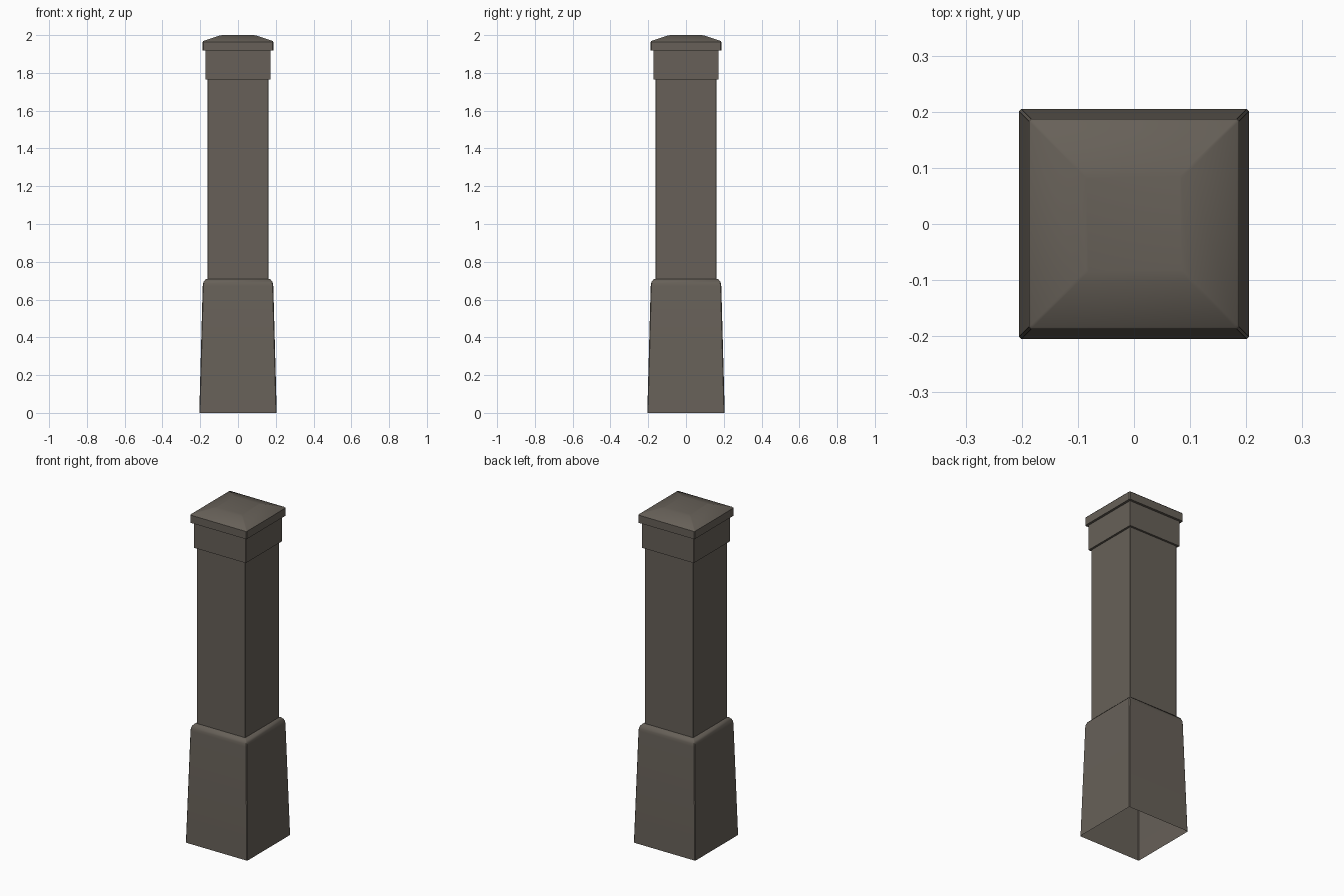
import bpy, bmesh, math

if "Cube" in bpy.data.objects:
    bpy.data.objects.remove(bpy.data.objects["Cube"])

stone = bpy.data.materials.new("grey_brown_stone")
stone.diffuse_color = (0.135, 0.118, 0.098, 1)
stone.use_nodes = True
stone.node_tree.nodes["Principled BSDF"].inputs["Base Color"].default_value = stone.diffuse_color


def ring(bm, h, z, c):
    """Square ring of half-width h with small corner chamfer c."""
    k = h - c
    pts = [(k, -h), (h, -k), (h, k), (k, h), (-k, h), (-h, k), (-h, -k), (-k, -h)]
    return [bm.verts.new((x, y, z)) for x, y in pts]


def square_shell(name, profile, close_top=False, chamfer=0.004, angle=35):
    """Loft square rings along a (half-width, z) profile; bottom stays open."""
    bm = bmesh.new()
    rings = [ring(bm, h, z, chamfer) for h, z in profile]
    for a, b in zip(rings, rings[1:]):
        for i in range(8):
            j = (i + 1) % 8
            bm.faces.new((a[i], a[j], b[j], b[i]))
    if close_top:
        bm.faces.new(rings[-1])
    mesh = bpy.data.meshes.new(name)
    bm.to_mesh(mesh)
    bm.free()
    mesh.materials.append(stone)
    ob = bpy.data.objects.new(name, mesh)
    bpy.context.collection.objects.link(ob)
    bpy.ops.object.select_all(action='DESELECT')
    ob.select_set(True)
    bpy.context.view_layer.objects.active = ob
    bpy.ops.object.shade_smooth_by_angle(angle=math.radians(angle))
    return ob


# Tapered hollow base with a rounded shoulder
shoulder = [(0.162 + 0.025 * math.cos(t), 0.67 + 0.04 * math.sin(t))
            for t in (math.radians(a) for a in (0, 22.5, 45, 67.5, 90))]
square_shell("base", [(0.205, 0)] + shoulder + [(0.161, 0.71)])

# Plain shaft
square_shell("shaft", [(0.161, 0.71), (0.161, 1.766)], chamfer=0.001)

# Collar band, with its underside ledge
square_shell("collar", [(0.161, 1.766), (0.173, 1.766), (0.173, 1.918)], chamfer=0.001)

# Overhanging cap with a shallow hipped top
square_shell("cap", [(0.173, 1.918), (0.187, 1.918), (0.187, 1.964),
                     (0.183, 1.969), (0.1, 1.997), (0.085, 2.0)], close_top=True)
